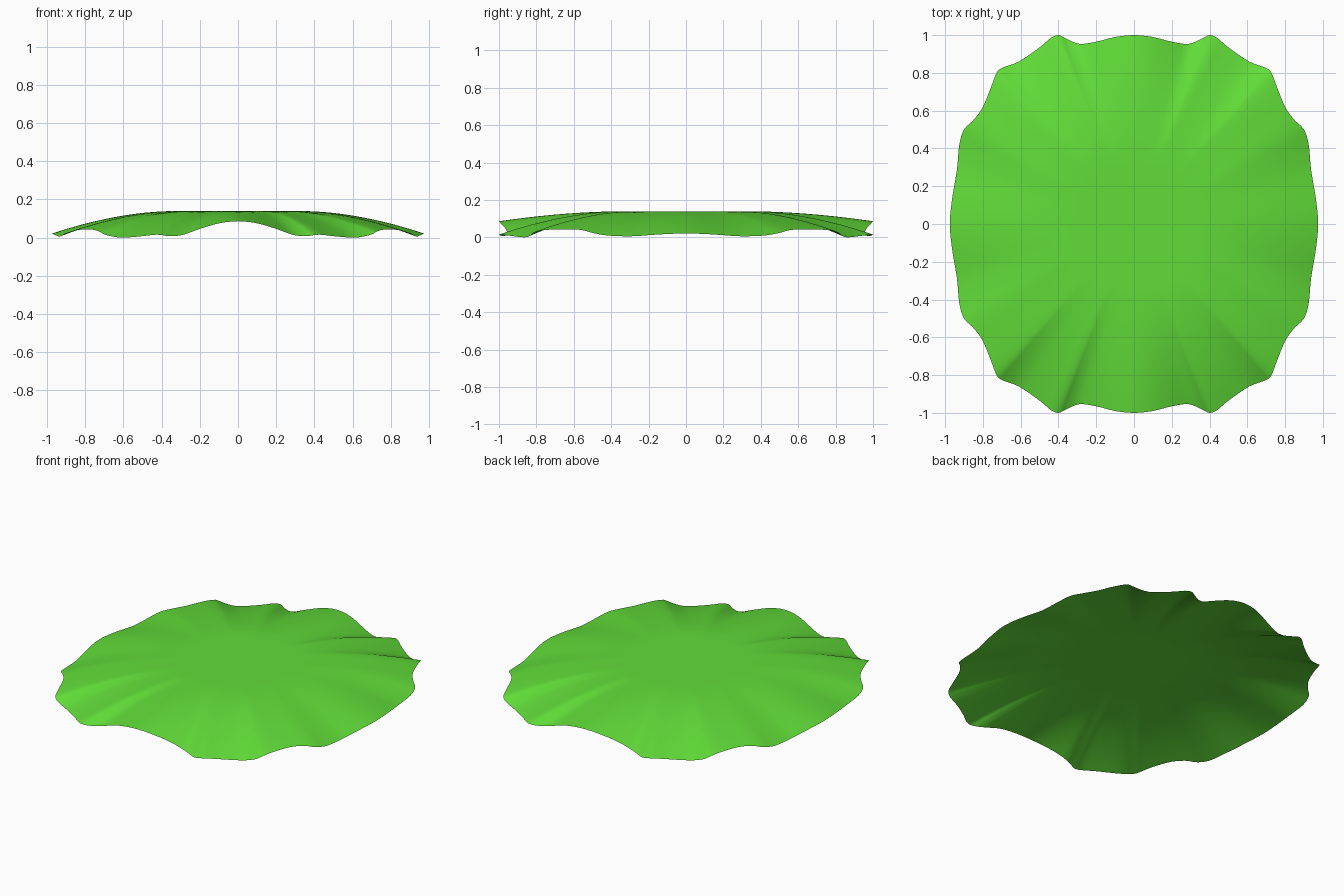
import bpy, bmesh
from mathutils import Vector

if "Cube" in bpy.data.objects:
    bpy.data.objects.remove(bpy.data.objects["Cube"])

# One quarter of the rippled rim, from the +x side to the +y side
QUARTER = [Vector(p) for p in [
    (0.975, 0, 0.025), (0.962, 0.14, 0.02), (0.937, 0.29, 0.01),
    (0.925, 0.42, 0.014), (0.90, 0.50, 0.028), (0.85, 0.55, 0.042),
    (0.80, 0.62, 0.047), (0.755, 0.73, 0.045), (0.725, 0.805, 0.035),
    (0.69, 0.83, 0.018), (0.61, 0.86, 0.004), (0.50, 0.935, 0.012),
    (0.44, 0.985, 0.019), (0.40, 1.0, 0.018), (0.36, 0.982, 0.012),
    (0.29, 0.954, 0.018), (0.20, 0.965, 0.05), (0.10, 0.99, 0.079),
    (0, 1.0, 0.09)]]
TOP, RINGS, SUB = 0.143, 24, 3


def flip(p, sx, sy):
    return Vector((p.x * sx, p.y * sy, p.z))


# Mirror the quarter into a closed loop
half = QUARTER + [flip(p, -1, 1) for p in QUARTER[-2::-1]]
loop = half + [flip(p, 1, -1) for p in half[-2:0:-1]]


def spline(i, t):
    a, b, c, d = (loop[(i + k) % len(loop)] for k in (-1, 0, 1, 2))
    return 0.5 * (2 * b + (c - a) * t + (2 * a - 5 * b + 4 * c - d) * t * t
                  + (3 * b - a - 3 * c + d) * t ** 3)


rim = [spline(i, k / SUB) for i in range(len(loop)) for k in range(SUB)]

# Leaf sheet: flat in the middle, drooping to the rim
bm = bmesh.new()
centre = bm.verts.new((0, 0, TOP))
rings = []
for r in range(1, RINGS + 1):
    t = r / RINGS
    droop = max(0, (t - 0.35) / 0.65) ** 1.8
    rings.append([bm.verts.new((p.x * t, p.y * t, TOP + (p.z - TOP) * droop))
                  for p in rim])
n = len(rim)
for i in range(n):
    j = (i + 1) % n
    bm.faces.new((centre, rings[0][i], rings[0][j]))
    for a, b in zip(rings, rings[1:]):
        bm.faces.new((a[i], b[i], b[j], a[j]))
for f in bm.faces:
    f.smooth = True
# Rest the lowest point on the ground
low = min(v.co.z for v in bm.verts)
bmesh.ops.translate(bm, verts=bm.verts, vec=(0, 0, -low))
mesh = bpy.data.meshes.new("lettuce_leaf")
bm.to_mesh(mesh)
bm.free()

mat = bpy.data.materials.new("leaf_green")
mat.diffuse_color = (0.12, 0.72, 0.04, 1)
mat.use_nodes = True
mat.node_tree.nodes["Principled BSDF"].inputs["Base Color"].default_value = mat.diffuse_color
mesh.materials.append(mat)
leaf = bpy.data.objects.new("lettuce_leaf", mesh)
bpy.context.collection.objects.link(leaf)
